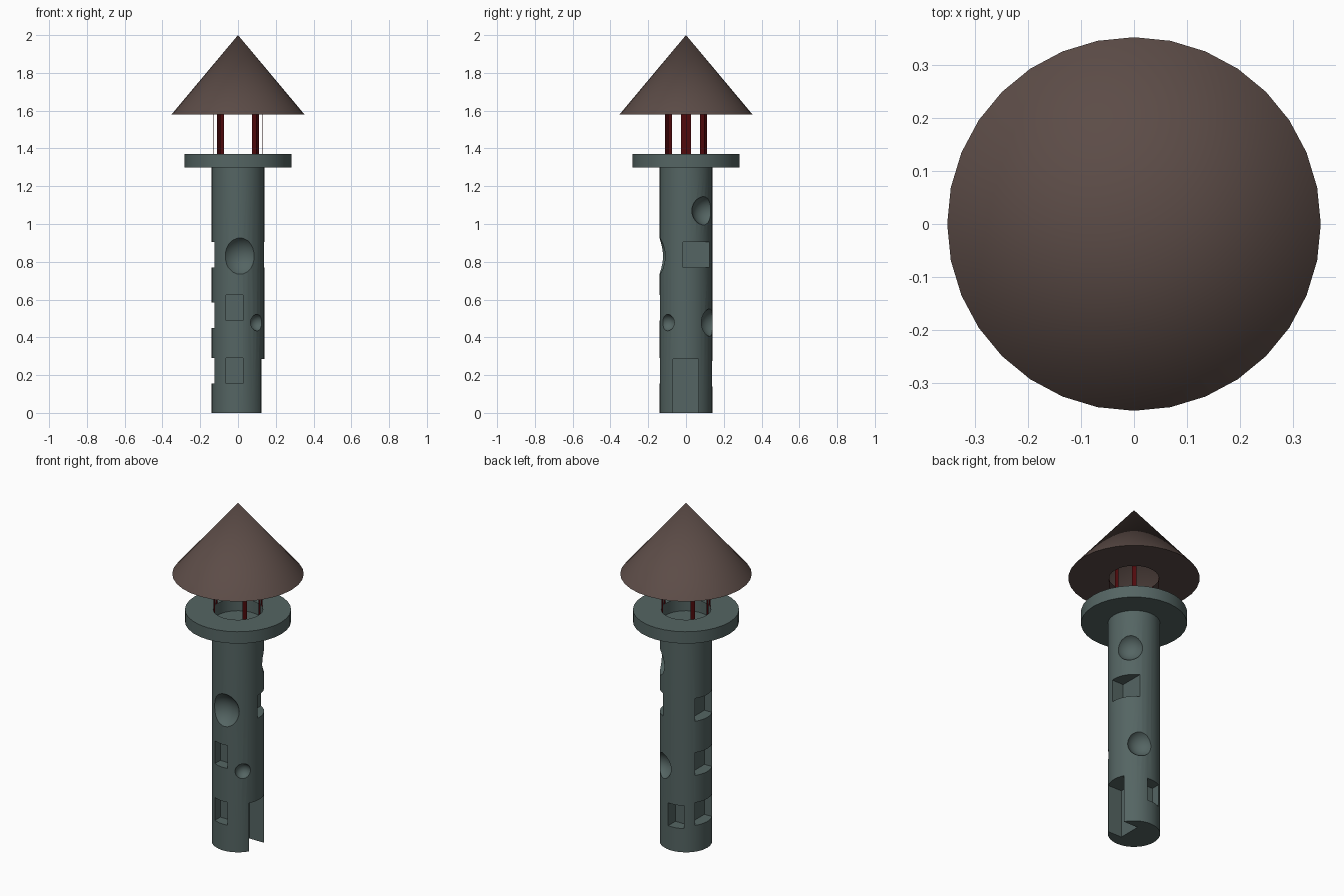
import bpy, bmesh, math

if "Cube" in bpy.data.objects:
    bpy.data.objects.remove(bpy.data.objects["Cube"])

SIDES = 32


def material(name, rgb):
    m = bpy.data.materials.new(name)
    m.diffuse_color = (*rgb, 1)
    m.use_nodes = True
    m.node_tree.nodes["Principled BSDF"].inputs["Base Color"].default_value = m.diffuse_color
    return m


STONE = material("grey_green_stone", (0.090, 0.130, 0.125))
ROOF = material("brown_roof", (0.107, 0.072, 0.063))
RED = material("dark_red_paint", (0.085, 0.003, 0.004))


def make(name, bm, mat):
    me = bpy.data.meshes.new(name)
    bm.to_mesh(me)
    bm.free()
    ob = bpy.data.objects.new(name, me)
    bpy.context.collection.objects.link(ob)
    me.materials.append(mat)
    return ob


def smooth(ob, angle=30):
    bpy.ops.object.select_all(action='DESELECT')
    ob.select_set(True)
    bpy.context.view_layer.objects.active = ob
    bpy.ops.object.shade_smooth_by_angle(angle=math.radians(angle))


def lathe(name, profile, mat, closed):
    """Revolve (radius, height) points; radius 0 becomes a single point."""
    bm = bmesh.new()
    rings = []
    for r, z in profile:
        rings.append([bm.verts.new((r * math.cos(2 * math.pi * i / SIDES),
                                    r * math.sin(2 * math.pi * i / SIDES), z))
                      for i in range(SIDES)])
    pairs = list(zip(rings, rings[1:]))
    if closed:
        pairs.append((rings[-1], rings[0]))
    for a, b in pairs:
        for i in range(SIDES):
            j = (i + 1) % SIDES
            bm.faces.new((a[i], a[j], b[j], b[i]))
    bmesh.ops.remove_doubles(bm, verts=bm.verts, dist=1e-5)
    bmesh.ops.recalc_face_normals(bm, faces=bm.faces)
    return make(name, bm, mat)


# Tower shaft
shaft = lathe("tower_shaft", [(0, 0), (0.14, 0), (0.14, 1.30), (0, 1.30)], STONE, False)


def box_cut(x0, x1, y0, y1, z0, z1):
    bm = bmesh.new()
    bmesh.ops.create_cube(bm, size=1)
    for v in bm.verts:
        v.co = (x0 if v.co.x < 0 else x1, y0 if v.co.y < 0 else y1, z0 if v.co.z < 0 else z1)
    return make("box_cutter", bm, STONE)


def ball_cut(angle, dist, z, radius):
    bm = bmesh.new()
    bmesh.ops.create_uvsphere(bm, u_segments=32, v_segments=16, radius=radius)
    a = math.radians(angle)
    bmesh.ops.translate(bm, verts=bm.verts, vec=(dist * math.cos(a), dist * math.sin(a), z))
    return make("ball_cutter", bm, STONE)


# Doorway, windows and round dents
cutters = [
    box_cut(0.03, 0.3, -0.07, 0.065, -0.1, 0.285),
    box_cut(0.063, 0.3, -0.015, 0.2, 0.77, 0.905),
    box_cut(-0.063, 0.027, -0.3, -0.075, 0.49, 0.625),
    box_cut(-0.063, 0.027, -0.3, -0.075, 0.155, 0.29),
    box_cut(-0.07, 0.02, 0.07, 0.3, 0.14, 0.275),
    ball_cut(-85.6, 0.199, 0.83, 0.113),
    ball_cut(-44, 0.145, 0.478, 0.044),
    ball_cut(41, 0.17, 1.07, 0.081),
    ball_cut(63, 0.17, 0.478, 0.079),
]
for z in (0.155, 0.45, 0.77):
    cutters.append(box_cut(-0.3, -0.075, -0.065, 0.08, z, z + 0.135))

bpy.context.view_layer.objects.active = shaft
for c in cutters:
    c.hide_render = True
    mod = shaft.modifiers.new("cut", 'BOOLEAN')
    mod.operation = 'DIFFERENCE'
    mod.solver = 'EXACT'
    mod.object = c
    bpy.ops.object.modifier_apply(modifier=mod.name)
for c in cutters:
    bpy.data.objects.remove(c, do_unlink=True)
smooth(shaft)

# Lookout platform with an open middle
platform = lathe("platform", [(0.133, 1.30), (0.284, 1.30), (0.284, 1.37), (0.133, 1.37)], STONE, True)
smooth(platform)

# Thin flat posts, each one face of the inner ring
bm = bmesh.new()
for start in (0, 45, 135, 180, 225, 315):
    a, b = (math.radians(start + d) for d in (0, 360 / SIDES))
    bm.faces.new([bm.verts.new((0.133 * math.cos(t), 0.133 * math.sin(t), z))
                  for t, z in ((a, 1.37), (b, 1.37), (b, 1.58), (a, 1.58))])
make("roof_posts", bm, RED)

# Hollow cone roof with a flat ring underneath
roof = lathe("roof", [(0.133, 1.58), (0.352, 1.58), (0, 2.0)], ROOF, False)
smooth(roof)
